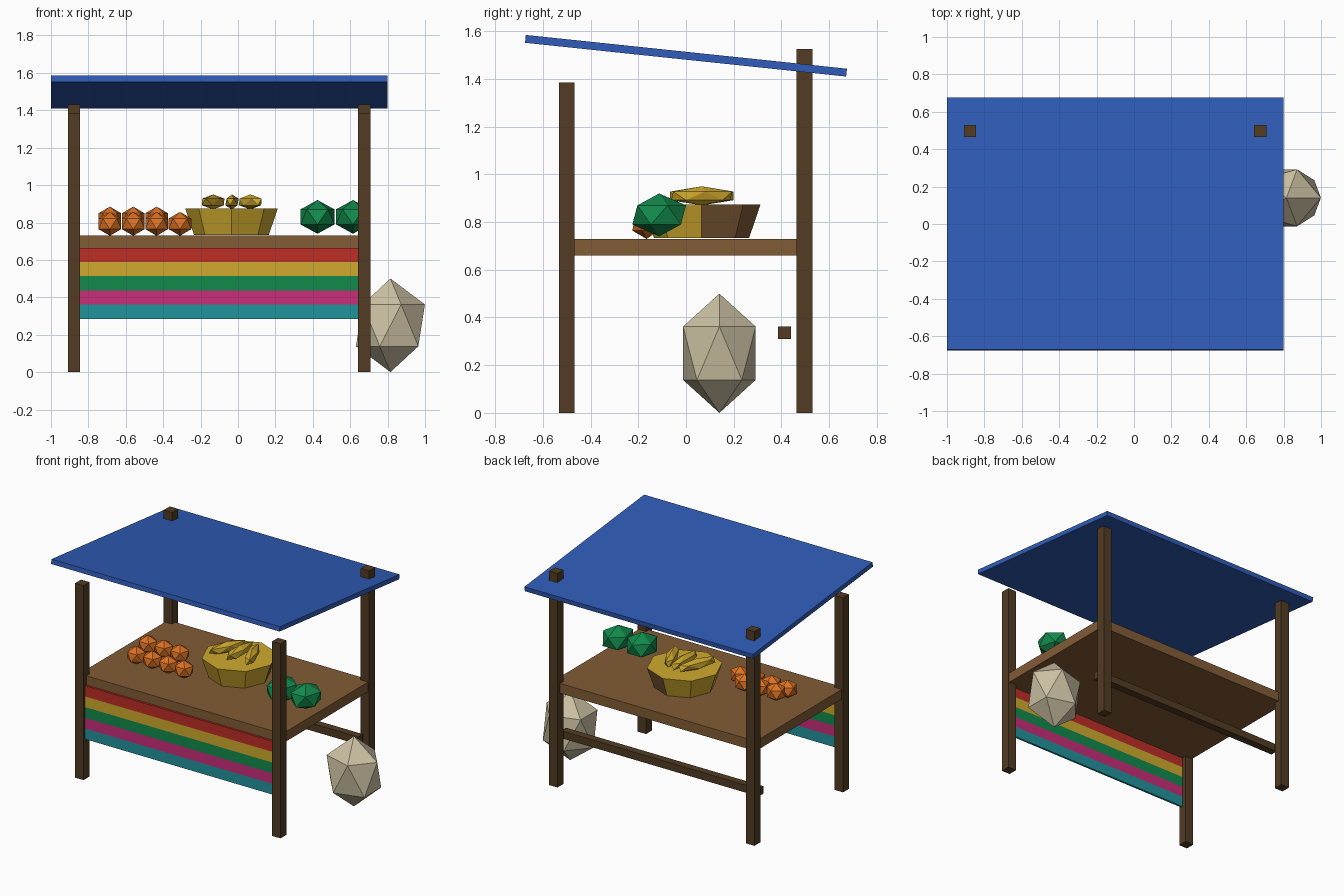
import bpy, math
from mathutils import Matrix, Vector

cube = bpy.data.objects.get("Cube")
if cube:
    bpy.data.objects.remove(cube, do_unlink=True)


def material(name, *srgb):
    """Flat material from 0-255 display colour, stored linear."""
    lin = [((c / 255 + 0.055) / 1.055) ** 2.4 for c in srgb] + [1.0]
    m = bpy.data.materials.new(name)
    m.use_nodes = True
    m.diffuse_color = lin
    m.node_tree.nodes["Principled BSDF"].inputs["Base Color"].default_value = lin
    return m


BLUE = material("awning blue", 48, 92, 184)
DARK = material("dark wood", 82, 60, 36)
WOOD = material("table wood", 130, 92, 54)
RED = material("cloth red", 190, 46, 38)
GOLD = material("gold", 208, 170, 46)
GREEN = material("green", 18, 138, 76)
PINK = material("cloth magenta", 200, 46, 122)
TEAL = material("cloth teal", 34, 148, 156)
ORANGE = material("orange", 220, 114, 36)
SACK = material("sack beige", 203, 192, 162)


def finish(name, mat, matrix):
    ob = bpy.context.object
    ob.name = ob.data.name = name
    ob.data.transform(matrix)
    ob.data.materials.append(mat)
    return ob


def box(name, mat, xs, ys, zs, tilt=0):
    """Box between pairs of limits, tilted about its own x axis."""
    centre = [(a + b) / 2 for a, b in (xs, ys, zs)]
    size = [b - a for a, b in (xs, ys, zs)]
    bpy.ops.mesh.primitive_cube_add(size=1)
    return finish(name, mat, Matrix.Translation(centre)
                  @ Matrix.Rotation(math.radians(tilt), 4, 'X')
                  @ Matrix.Diagonal((*size, 1)))


def gem(name, mat, centre, radii, turn=0):
    """Low-poly stretched icosphere, turned about z after stretching."""
    bpy.ops.mesh.primitive_ico_sphere_add(subdivisions=1, radius=1)
    return finish(name, mat, Matrix.Translation(centre)
                  @ Matrix.Rotation(math.radians(turn), 4, 'Z')
                  @ Matrix.Diagonal((*radii, 1)))


# Posts: the rear pair is taller and pokes through the awning
H = 0.033
for side, x in (("right", -0.877), ("left", 0.675)):
    for end, y, top in (("front", -0.5, 1.385), ("back", 0.497, 1.525)):
        box(f"{end}_{side}_post", DARK, (x - H, x + H), (y - H, y + H), (0, top))

# Awning, table top and rear rail
box("awning", BLUE, (-1, 0.8), (-0.677, 0.677), (1.481, 1.514), tilt=-6)
box("table_top", WOOD, (-0.9, 0.7), (-0.5, 0.5), (0.66, 0.73))
box("rear_rail", DARK, (-0.88, 0.675), (0.386, 0.44), (0.309, 0.362))

# Striped cloth on the front
STRIPE = 0.076
for i, mat in enumerate((RED, GOLD, GREEN, PINK, TEAL)):
    top = 0.665 - i * STRIPE
    box(f"cloth_stripe_{i + 1}", mat, (-0.88, 0.68), (-0.515, -0.5), (top - STRIPE, top))

# Sack beside the stall
gem("sack", SACK, (0.815, 0.14, 0.25), (0.206, 0.179, 0.25))

# Oranges in two rows
for row, (y, z, count) in enumerate(((-0.165, 0.793, 4), (-0.035, 0.821, 3))):
    for i in range(count):
        gem(f"orange_{row + 1}_{i + 1}", ORANGE, (-0.685 + 0.125 * i, y, z),
            (0.067, 0.071, 0.064), turn=90)

# Melons
for i, x in enumerate((0.425, 0.615)):
    gem(f"melon_{i + 1}", GREEN, (x, -0.1125, 0.83), (0.126, 0.107, 0.09), turn=90)

# Eight-sided bowl, with two wooden facets on its rear left
bpy.ops.mesh.primitive_cone_add(vertices=8, radius1=0.2, radius2=0.247, depth=0.14)
bowl = finish("bowl", GOLD, Matrix.Translation((-0.035, 0.065, 0.804)))
bowl.data.materials.append(WOOD)
for f in bowl.data.polygons:
    if f.normal.x > 0.1 and f.normal.y > 0.1:
        f.material_index = 1

# Bananas fanned over the bowl
for i, (x, turn) in enumerate(((-0.133, -22), (-0.032, 0), (0.066, 22))):
    gem(f"banana_{i + 1}", GOLD, (x, 0.066, 0.91), (0.04, 0.157, 0.04), turn)
    # stretch runs along y, so the pointed ends face front and back
